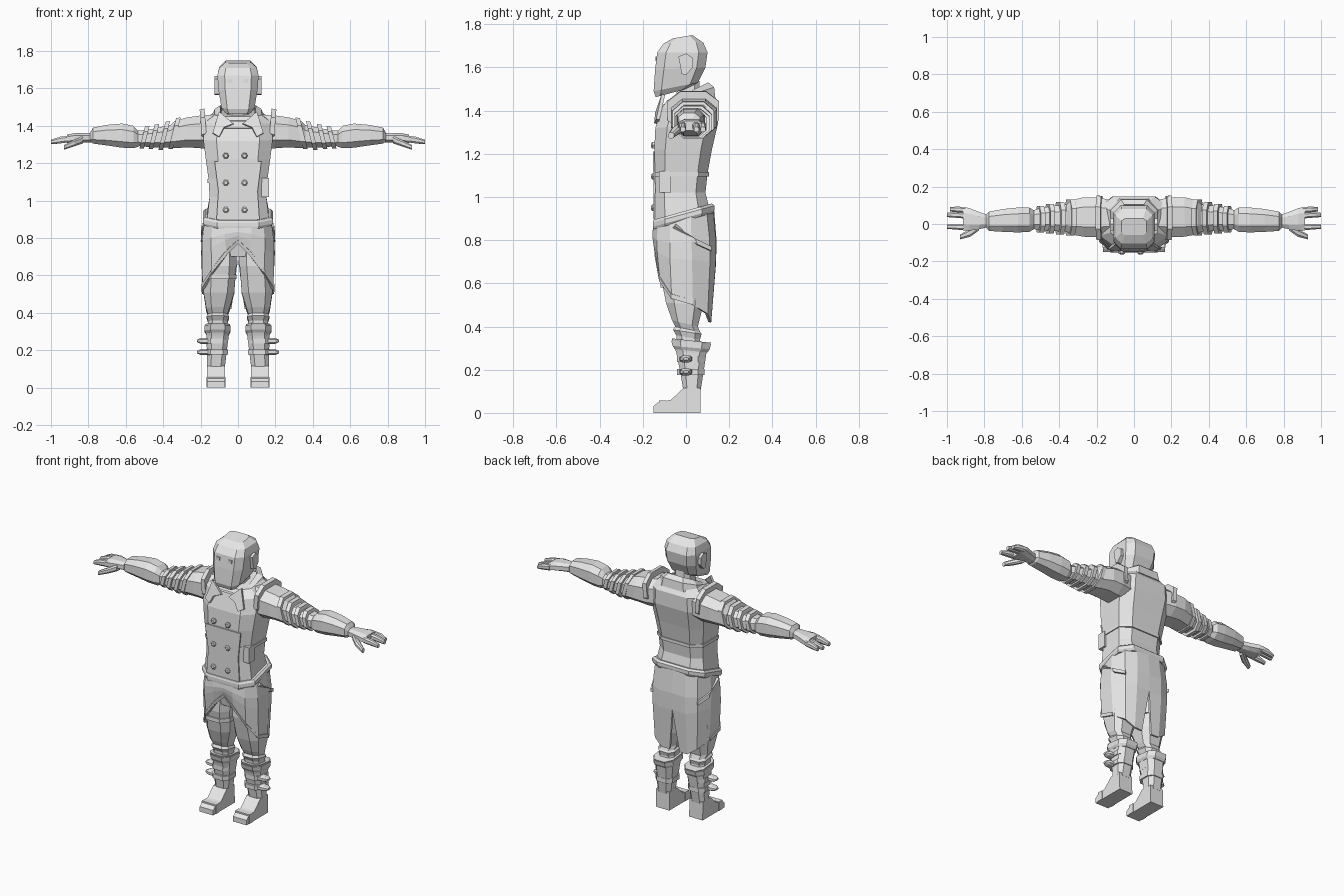
import bpy, bmesh, math
from mathutils import Vector

mat = bpy.data.materials.new("light grey")
mat.diffuse_color = (0.8, 0.8, 0.8, 1)


def make(name, verts, faces, both=False, thick=0):
    """Mesh object, optionally mirrored across x and thickened."""
    bm = bmesh.new()
    for s in ((1, -1) if both else (1,)):
        vs = [bm.verts.new((v[0] * s, v[1], v[2])) for v in verts]
        for f in faces:
            bm.faces.new([vs[i] for i in (f if s > 0 else f[::-1])])
    bmesh.ops.remove_doubles(bm, verts=bm.verts, dist=1e-4)
    bmesh.ops.recalc_face_normals(bm, faces=bm.faces)
    me = bpy.data.meshes.new(name)
    bm.to_mesh(me)
    bm.free()
    me.materials.append(mat)
    ob = bpy.data.objects.new(name, me)
    bpy.context.collection.objects.link(ob)
    if thick:
        m = ob.modifiers.new("thickness", 'SOLIDIFY')
        m.thickness = thick
        m.offset = 0
    return ob


def loft(name, rings, both=False, caps=True, thick=0):
    n = len(rings[0])
    verts = [p for r in rings for p in r]
    faces = [(k * n + i, k * n + (i + 1) % n, (k + 1) * n + (i + 1) % n, (k + 1) * n + i)
             for k in range(len(rings) - 1) for i in range(n)]
    if caps:
        faces += [tuple(range(n))[::-1], tuple(range(len(verts) - n, len(verts)))]
    return make(name, verts, faces, both, thick)


def octagon(c):
    return [(1, -c), (1, c), (c, 1), (-c, 1), (-1, c), (-1, -c), (-c, -1), (c, -1)]


def zr(cx, hw, yf, zf, yb, zb, c=0.55):
    """Upright-part ring: front edge at (yf, zf), back edge at (yb, zb)."""
    return [(cx + u * hw, yf + (yb - yf) * (v + 1) / 2, zf + (zb - zf) * (v + 1) / 2)
            for u, v in octagon(c)]


def xr(x, y0, y1, z0, z1, lean=0, c=0.5):
    """Arm ring across x; lean shifts its top along x."""
    return [(x + lean * v * (z1 - z0) / 2, (y0 + y1) / 2 + u * (y1 - y0) / 2,
             (z0 + z1) / 2 + v * (z1 - z0) / 2) for u, v in octagon(c)]


def box(name, x0, x1, y0, y1, z0, z1, both=False):
    v = [(x, y, z) for z in (z0, z1) for x, y in ((x0, y0), (x1, y0), (x1, y1), (x0, y1))]
    f = [(3, 2, 1, 0), (4, 5, 6, 7)] + [(i, (i + 1) % 4, (i + 1) % 4 + 4, i + 4) for i in range(4)]
    return make(name, v, f, both)


# head, ears, eyes, neck
loft("head", [zr(0, .07, -.14, 1.463, .0, 1.50, .7), zr(0, .088, -.15, 1.49, .055, 1.53, .65),
              zr(0, .105, -.143, 1.59, .09, 1.60, .65), zr(0, .11, -.133, 1.67, .10, 1.67, .65),
              zr(0, .10, -.105, 1.71, .08, 1.715, .65), zr(0, .068, -.06, 1.735, .03, 1.75, .7)])
ear = [(-.035, 1.65), (.0, 1.665), (.03, 1.645), (.03, 1.60), (.0, 1.565), (-.02, 1.57)]
loft("ears", [[(x, y, z) for y, z in ear] for x in (.09, .125)], both=True)
box("eyes", .03, .055, -.142, -.134, 1.63, 1.65, both=True)
loft("neck", [zr(0, .06, -.05, 1.38, .07, 1.40), zr(0, .052, -.04, 1.53, .06, 1.56)])

# coat body
loft("coat_body", [zr(0, .168, -.147, .86, .11, .94, .62), zr(0, .152, -.143, 1.02, .09, 1.02, .62),
                   zr(0, .157, -.143, 1.11, .10, 1.11, .62), zr(0, .172, -.147, 1.22, .12, 1.22, .62),
                   zr(0, .185, -.142, 1.32, .148, 1.34, .62), zr(0, .182, -.115, 1.41, .148, 1.43, .6),
                   zr(0, .125, -.085, 1.45, .11, 1.485, .6)])
loft("waist_band", [zr(0, .162, -.147, z, .106, z, .62) for z in (1.095, 1.115)])
loft("belt", [zr(0, .178, -.152, .85, .125, .925, .6), zr(0, .186, -.154, .862, .132, .94, .6),
              zr(0, .186, -.154, .882, .132, .96, .6), zr(0, .176, -.150, .895, .12, .97, .6)])
loft("collar", [zr(0, .135, -.12, 1.385, .13, 1.455), zr(0, .12, -.11, 1.42, .125, 1.505),
                zr(0, .092, -.085, 1.425, .10, 1.525)], caps=False, thick=.014)
make("lapels", [(.025, -.125, 1.41), (.10, -.105, 1.475), (.135, -.13, 1.36), (.10, -.14, 1.34),
                (.075, -.135, 1.39)], [(0, 1, 2, 3, 4)], both=True, thick=.016)
make("breast_panel", [(-.115, -.148, .90), (.115, -.148, .90), (.105, -.146, 1.05),
                      (.125, -.150, 1.21), (-.125, -.150, 1.21), (-.105, -.146, 1.05)],
     [(0, 1, 2, 3, 4, 5)], thick=.008)
box("side_pouch", .125, .165, -.125, -.07, 1.02, 1.12)

# buttons in two columns
for z in (.95, 1.095, 1.24):
    for x in (-.065, .035):
        loft("button", [[(x + r * math.cos(a * math.pi / 3), y, z + r * math.sin(a * math.pi / 3))
                         for a in range(6)] for y, r in ((-.14, .017), (-.156, .017), (-.162, .010))])

# coat skirt: columns from front centre round to back centre, top and bottom points
cols = [((0, -.145, .86), (0, -.128, .77)), ((.07, -.145, .87), (.06, -.13, .71)),
        ((.13, -.125, .88), (.135, -.115, .61)), ((.17, -.07, .90), (.183, -.065, .53)),
        ((.178, .02, .92), (.18, .03, .50)), ((.145, .09, .94), (.145, .095, .46)),
        ((.08, .118, .95), (.09, .11, .42)), ((0, .122, .955), (.035, .108, .42))]
verts = []
for i, (a, b) in enumerate(cols):
    for t, bulge in ((0, 1), (.3, 1.06), (.5, 1.06), (1, 1)):
        p = Vector(a).lerp(Vector(b), t)
        if i == len(cols) - 1:          # centre back slit opens low down
            p.x = .035 * max(0, 2 * t - 1)
        p.x *= bulge
        p.y *= bulge * (1.08 if p.y > .08 and bulge > 1 else 1)
        verts.append(p)
quads = [(i * 4 + j, i * 4 + 4 + j, i * 4 + 5 + j, i * 4 + 1 + j) for i in range(7) for j in range(3)]
make("coat_skirt", verts, quads, both=True, thick=.014)
# raised hem on the front of the skirt
hem = []
for i in range(5):
    top, low = verts[i * 4 + 2], verts[i * 4 + 3]
    up = (top - low).normalized() * .022
    out = Vector((low.x, low.y, 0)).normalized() * .008
    hem += [low + out, low + up + out]
make("skirt_hem", hem, [(2 * i, 2 * i + 2, 2 * i + 3, 2 * i + 1) for i in range(4)], both=True, thick=.01)
# slanted hip pockets
make("hip_pockets", [(.175, -.06, .86), (.19, -.05, .87), (.192, .05, .78), (.16, .115, .75),
                     (.16, .115, .77), (.19, .04, .81)], [(0, 1, 5), (0, 5, 2), (5, 4, 3, 2)],
     both=True, thick=.016)

# trousers
loft("hips", [zr(0, .15, -.11, .70, .10, .70), zr(0, .165, -.13, .80, .115, .80),
              zr(0, .16, -.13, .88, .10, .92)])
loft("trouser_legs", [zr(.088, .082, -.115, .80, .11, .80), zr(.093, .084, -.12, .65, .10, .65),
                      zr(.102, .082, -.093, .51, .08, .50), zr(.108, .062, -.065, .43, .055, .40),
                      zr(.108, .052, -.05, .40, .065, .375), zr(.108, .06, -.06, .385, .072, .365),
                      zr(.108, .052, -.045, .36, .065, .34), zr(.108, .052, -.04, .30, .07, .30)],
     both=True)
loft("thigh_strap", [zr(-.096, .088, -.118, z, .10, z) for z in (.58, .605)])

# boots
loft("boot_shafts", [zr(.118, .047, -.012, .10, .067, .10), zr(.114, .052, -.025, .18, .08, .18),
                     zr(.109, .06, -.045, .28, .095, .28), zr(.109, .066, -.066, .345, .115, .325)], both=True)
loft("boot_cuffs", [zr(.109, .062, -.052, .295, .10, .28), zr(.109, .07, -.062, .31, .11, .295),
                    zr(.109, .07, -.068, .335, .116, .32)], both=True)
foot = [(.068, 0), (-.15, 0), (-.15, .032), (-.13, .048), (-.07, .06), (-.012, .115), (.066, .115)]
loft("boot_feet", [[(x, y, z) for y, z in foot] for x in (.07, .165)], both=True)
box("boot_toe_straps", .067, .168, -.125, -.09, .0, .058, both=True)
for z in (.19, .25):
    loft("boot_strap", [zr(.114, .06, -.042, z - .014, .085, z - .014),
                        zr(.114, .06, -.042, z + .014, .085, z + .014)], both=True)
    loft("boot_strap_end", [xr(.15, -.03, .03, z - .016, z + .016), xr(.20, -.025, .025, z - .016, z + .016),
                            xr(.22, -.012, .012, z - .006, z + .006)], both=True)

# sleeves with shoulder ring and tilted bands
loft("sleeves", [xr(.13, -.06, .13, 1.28, 1.46), xr(.20, -.07, .143, 1.28, 1.455),
                 xr(.27, -.068, .143, 1.285, 1.445), xr(.34, -.055, .125, 1.28, 1.425),
                 xr(.36, -.042, .105, 1.285, 1.405), xr(.45, -.036, .095, 1.285, 1.385),
                 xr(.52, -.03, .08, 1.29, 1.375), xr(.57, -.02, .06, 1.30, 1.37)], both=True)
loft("shoulder_rings", [xr(.172, -.085, .15, 1.31, 1.492, .08), xr(.198, -.085, .152, 1.31, 1.488, .08)], both=True)
for x, y0, y1, z0, z1 in ((.34, -.062, .13, 1.275, 1.445), (.395, -.055, .118, 1.27, 1.425),
                          (.45, -.05, .108, 1.275, 1.41), (.50, -.045, .095, 1.28, 1.40)):
    loft("sleeve_band", [xr(x - .012, y0, y1, z0, z1, -.25), xr(x + .012, y0, y1, z0, z1 - .004, -.25)], both=True)

# forearm guards
loft("forearm_guards", [xr(.53, -.025, .07, 1.29, 1.37), xr(.56, -.042, .088, 1.28, 1.40),
                        xr(.62, -.045, .088, 1.283, 1.412), xr(.70, -.042, .08, 1.295, 1.405),
                        xr(.775, -.037, .066, 1.305, 1.39), xr(.79, -.02, .05, 1.315, 1.365)], both=True)

# hands
loft("palms", [xr(.77, -.015, .045, 1.312, 1.362), xr(.83, -.028, .065, 1.31, 1.362),
               xr(.88, -.036, .085, 1.308, 1.36), xr(.915, -.034, .092, 1.308, 1.352)], both=True)
for y, tip in ((.075, .985), (.045, 1.0), (-.018, 1.0)):
    loft("finger", [xr(.90, y - .016, y + .016, 1.312, 1.348), xr(.95, y - .012, y + .018, 1.306, 1.342),
                    xr(tip, y - .008, y + .015, 1.302, 1.325)], both=True)
loft("thumbs", [xr(.83, -.035, .01, 1.305, 1.345), xr(.875, -.068, -.025, 1.29, 1.325),
                xr(.93, -.082, -.056, 1.272, 1.298)], both=True)
